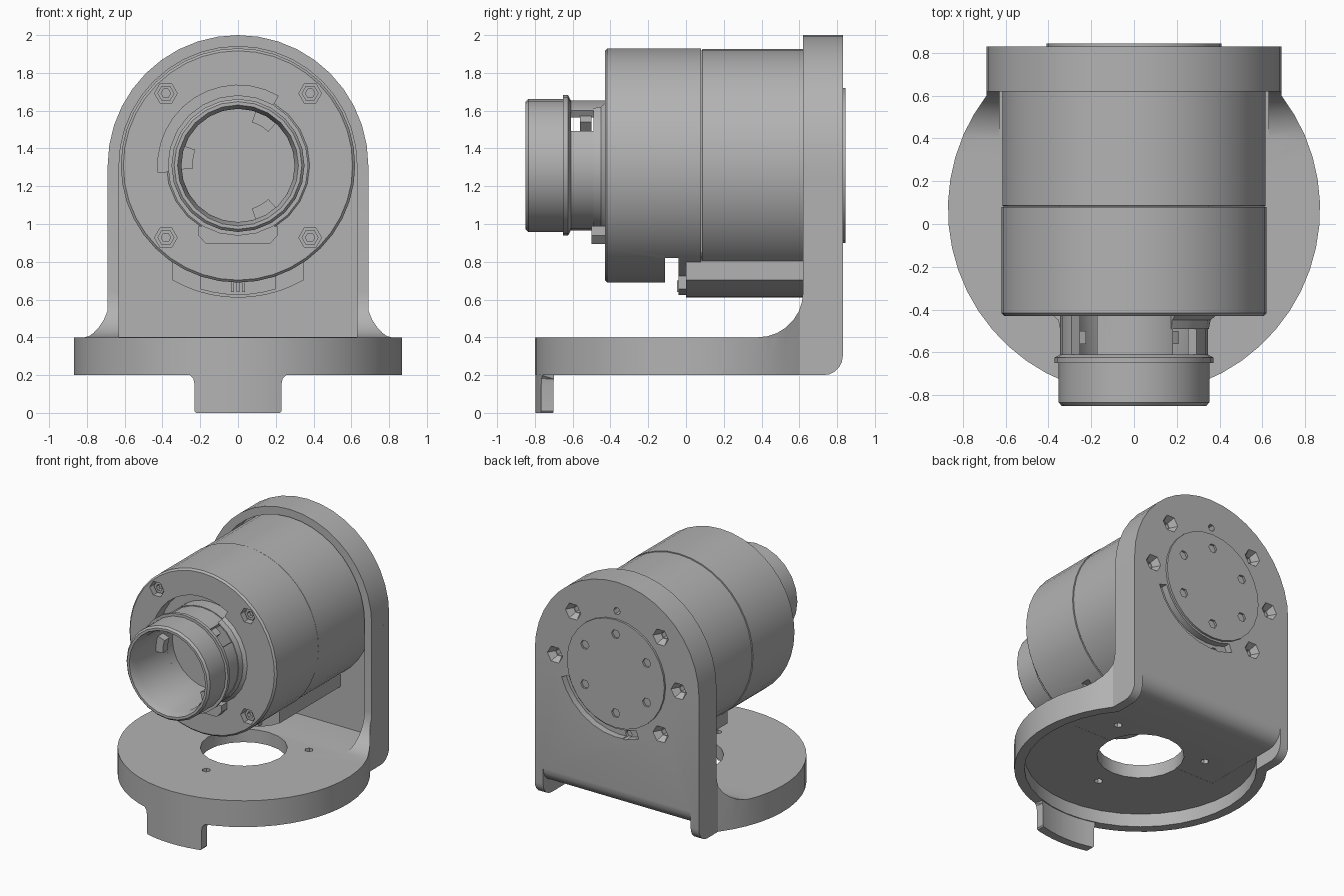
import bpy, bmesh
from math import cos, sin, radians, pi

if bpy.data.objects.get("Cube"):
    bpy.data.objects.remove(bpy.data.objects["Cube"])

GREY = bpy.data.materials.new("matte grey")
GREY.use_nodes = True
GREY.diffuse_color = (0.45, 0.45, 0.45, 1)
GREY.node_tree.nodes["Principled BSDF"].inputs["Base Color"].default_value = (0.45, 0.45, 0.45, 1)

AXIS_Z = 1.31   # height of the barrel axis
BASE_Y = 0.07   # centre of the round foot


def finish(name, bm):
    bmesh.ops.recalc_face_normals(bm, faces=bm.faces)
    mesh = bpy.data.meshes.new(name)
    bm.to_mesh(mesh)
    bm.free()
    mesh.materials.append(GREY)
    ob = bpy.data.objects.new(name, mesh)
    bpy.context.collection.objects.link(ob)
    return ob


def prism(name, pts, axis, a, b):
    """Extrude a 2D outline along one axis from a to b."""
    place = {"x": lambda p, t: (t, p[0], p[1]),
             "y": lambda p, t: (p[0], t, p[1]),
             "z": lambda p, t: (p[0], p[1], t)}[axis]
    bm = bmesh.new()
    low = [bm.verts.new(place(p, a)) for p in pts]
    high = [bm.verts.new(place(p, b)) for p in pts]
    bm.faces.new(low)
    bm.faces.new(high)
    for i in range(len(pts)):
        j = (i + 1) % len(pts)
        bm.faces.new((low[i], low[j], high[j], high[i]))
    return finish(name, bm)


def lathe(name, profile, sides, cx=0.0, cz=AXIS_Z):
    """Spin a closed (radius, y) profile about an axis along y."""
    bm = bmesh.new()
    rings = []
    for r, y in profile:
        if r == 0:
            rings.append([bm.verts.new((cx, y, cz))] * sides)
        else:
            rings.append([bm.verts.new((cx + r * cos(2 * pi * k / sides), y,
                                        cz + r * sin(2 * pi * k / sides))) for k in range(sides)])
    for i, ring in enumerate(rings):
        nxt = rings[(i + 1) % len(rings)]
        for k in range(sides):
            m = (k + 1) % sides
            quad = list(dict.fromkeys((ring[k], ring[m], nxt[m], nxt[k])))
            if len(quad) > 2:
                bm.faces.new(quad)
    return finish(name, bm)


def arc(r, a0, a1, n, cx=0.0, cy=AXIS_Z):
    angles = [radians(a0 + (a1 - a0) * i / n) for i in range(n + 1)]
    return [(cx + r * cos(t), cy + r * sin(t)) for t in angles]


def sector(r0, r1, a0, a1, n=8, cy=AXIS_Z):
    return arc(r1, a0, a1, n, 0, cy) + arc(r0, a1, a0, n, 0, cy)


def rect(x0, x1, y0, y1):
    return [(x0, y0), (x1, y0), (x1, y1), (x0, y1)]


def drill(r, y0, y1, cx, cz, sides=6, r_end=None):
    return lathe("drill", [(0, y0), (r, y0), (r_end or r, y1), (0, y1)], sides, cx, cz)


def boolean(ob, cutter, op="DIFFERENCE"):
    mod = ob.modifiers.new("cut", "BOOLEAN")
    mod.operation, mod.solver, mod.object = op, "EXACT", cutter
    bpy.context.view_layer.objects.active = ob
    bpy.ops.object.modifier_apply(modifier=mod.name)
    bpy.data.objects.remove(cutter)


def polar(r, deg):
    return r * cos(radians(deg)), AXIS_Z + r * sin(radians(deg))


# L-shaped bracket: side profile trimmed by the plan and the arched front outline
side = ([(-0.9, 0.2)] + arc(0.1, -90, 0, 5, 0.73, 0.3) + [(0.83, 2.1), (0.62, 2.1)]
        + arc(0.24, 0, -90, 7, 0.38, 0.64) + [(-0.9, 0.4)])
bracket = prism("bracket", side, "x", -0.95, 0.95)
plan = arc(0.87, 142.5, 397.5, 36, 0, BASE_Y) + [(0.69, 0.9), (-0.69, 0.9)]
boolean(bracket, prism("plan", plan, "z", 0.1, 2.2), "INTERSECT")
front = [(-0.95, 0.1), (0.95, 0.1), (0.95, 1.25), (0.69, 1.25)] + arc(0.69, 0, 180, 20)
front += [(-0.69, 1.25), (-0.95, 1.25)]
boolean(bracket, prism("front", front, "y", -1, 1), "INTERSECT")

# Pocket in the upright wall, leaving a rim and side gussets
pocket = [(-0.63, 0.403), (0.63, 0.403)] + arc(0.63, 0, 180, 20)
boolean(bracket, prism("pocket", pocket, "y", 0.3, 0.73))

# Hollow under the foot, open and rounded towards the back
boolean(bracket, prism("hollow", arc(0.8, 0, 350, 35, 0, BASE_Y), "z", 0.1, 0.3))
channel = ([(0.1, 0.1), (0.1, 0.301)] + arc(0.12, -90, 0, 5, 0.71, 0.421)
           + [(0.9, 0.421), (0.9, 0.1)])
boolean(bracket, prism("channel", channel, "x", -0.62, 0.62))

# Cable opening and three screw holes in the foot
boolean(bracket, prism("opening", arc(0.3, 0, 342, 19, 0, BASE_Y), "z", 0, 0.6))
for deg in (30, 150, 270):
    hx, hy = 0.45 * cos(radians(deg)), BASE_Y + 0.45 * sin(radians(deg))
    boolean(bracket, prism("hole", arc(0.03, 0, 300, 5, hx, hy), "z", 0, 0.6))

# Countersunk holes, small pin holes and arc slot in the back of the wall
for deg in (0, 45, 135, 180, 225):
    x, z = polar(0.52, deg)
    boolean(bracket, drill(0.07, 0.84, 0.775, x, z, r_end=0.035))
    boolean(bracket, drill(0.03, 0.7, 0.8, x, z))
for deg in (90, 262):
    boolean(bracket, drill(0.028, 0.76, 0.9, *polar(0.47, deg)))
boolean(bracket, prism("slot", sector(0.425, 0.49, -112, -18), "y", 0.78, 0.9))

# Locating tab under the front of the foot
tab = prism("front_tab", sector(0.805, 0.868, -107, -73, 8, BASE_Y), "z", 0, 0.25)
half = [(0.215, -0.01), (0.23, 0.01), (0.23, 0.15), (0.236, 0.18), (0.26, 0.205), (0.26, 0.26)]
outline = half + [(-x, z) for x, z in reversed(half)]
boolean(tab, prism("outline", outline, "y", -1, 0), "INTERSECT")

# Barrel, front section with bore
body_front = lathe("barrel_front", [(0, -0.36), (0.3, -0.36), (0.3, -0.43), (0.607, -0.43),
                                    (0.62, -0.417), (0.62, 0.08), (0, 0.08)], 40)
boolean(body_front, prism("gap", rect(-0.4, 0.4, 0.5, 0.82), "y", -0.11, -0.04))
boolean(body_front, prism("recess", sector(0.35, 0.425, 60, 185, 12), "y", -0.5, -0.33))
for deg in (45, 135, 225, 315):
    x, z = polar(0.54, deg)
    boolean(body_front, drill(0.06, -0.5, -0.36, x, z))
    lathe("barrel_screw", [(0, -0.37), (0.025, -0.37), (0.025, -0.4), (0.045, -0.4),
                           (0.045, -0.35), (0, -0.35)], 6, x, z)

# Barrel, rear section
body_rear = lathe("barrel_rear", [(0, 0.081), (0.61, 0.081), (0.616, 0.087),
                                  (0.616, 0.735), (0, 0.735)], 40)

# Keel under the barrel
keel = prism("keel", [(-0.35, 0.85)] + arc(0.7, -120, -60, 10) + [(0.35, 0.85)], "y", 0.0, 0.735)
prism("keel_nose", [(-0.2, 0.82)] + arc(0.685, -107, -73, 6) + [(0.2, 0.82)], "y", -0.04, 0.05)
for i in range(3):
    x = -0.03 + 0.03 * i
    prism("keel_rib", rect(x - 0.008, x + 0.008, 0.64, 0.7), "y", -0.048, 0)

# Open nozzle with collar, window and inner lugs
nozzle = lathe("nozzle", [(0.3, -0.355), (0.3, -0.79), (0.32, -0.85), (0.338, -0.85),
                          (0.352, -0.835), (0.352, -0.65), (0.372, -0.65), (0.372, -0.625),
                          (0.345, -0.61), (0.345, -0.355)], 24)
for a0, a1 in ((120, 148), (32, 58)):
    boolean(nozzle, prism("window", sector(0.2, 0.4, a0, a1), "y", -0.61, -0.36))
flare = lathe("nozzle_flare", [(0.34, -0.49), (0.35, -0.49), (0.358, -0.45),
                               (0.385, -0.425), (0.34, -0.425)], 24)
boolean(flare, prism("flare_cut", sector(0.2, 0.5, 60, 185, 12), "y", -0.6, -0.4))
prism("lower_catch", [(-0.21, 0.94), (-0.17, 0.895), (0.17, 0.895), (0.21, 0.94),
                      (0.21, 0.99), (-0.21, 0.99)], "y", -0.5, -0.42)
for deg in (60, 172, 300):
    prism("inner_lug", sector(0.24, 0.31, deg - 12, deg + 12, 4), "y", -0.56, -0.5)

# Rear cover disc with a ring of six screw holes
cover = lathe("rear_cover", [(0, 0.74), (0.41, 0.74), (0.41, 0.845), (0, 0.845)], 28)
for k in range(6):
    boolean(cover, drill(0.035, 0.79, 0.9, *polar(0.3, 90 + 60 * k)))

for ob in bpy.context.collection.objects:
    if ob.type == "MESH":
        bpy.ops.object.select_all(action="DESELECT")
        ob.select_set(True)
        bpy.context.view_layer.objects.active = ob
        bpy.ops.object.shade_smooth_by_angle(angle=radians(32))
